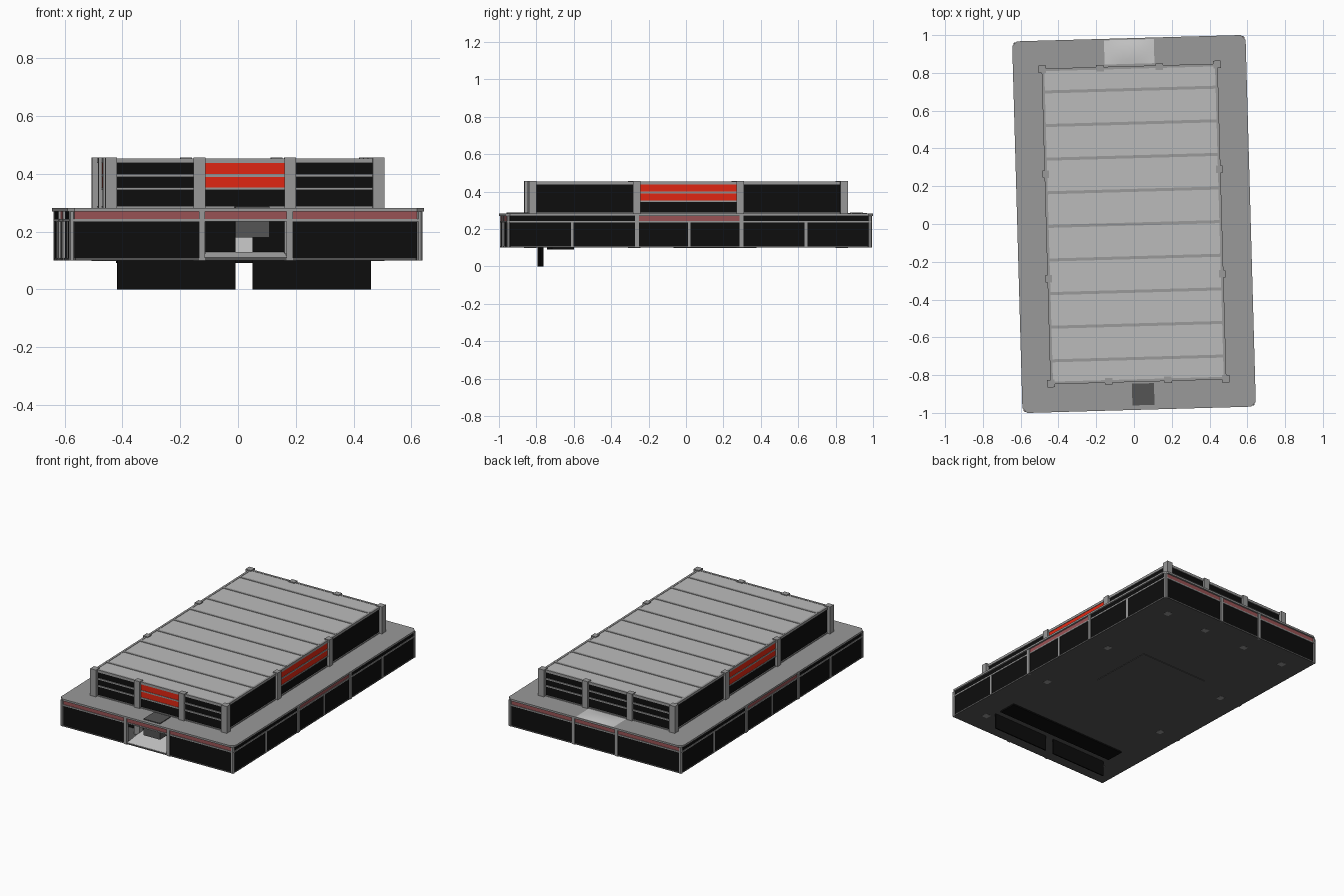
import bpy, bmesh, math

if "Cube" in bpy.data.objects:
    bpy.data.objects.remove(bpy.data.objects["Cube"])

ROT = math.radians(1.6)   # whole building is turned slightly


def material(name, rgb):
    m = bpy.data.materials.new(name)
    m.diffuse_color = (*rgb, 1)
    m.use_nodes = True
    m.node_tree.nodes["Principled BSDF"].inputs["Base Color"].default_value = m.diffuse_color
    return m


BLACK = material("black", (0.004, 0.004, 0.004))
RED = material("red", (0.75, 0.02, 0.006))
DULL = material("dull_red", (0.32, 0.085, 0.09))
GREY = material("mid_grey", (0.32, 0.32, 0.32))
DARK = material("dark_grey", (0.09, 0.09, 0.09))
LIGHT = material("light_grey", (0.5, 0.5, 0.5))


def add(name, bm, mat):
    me = bpy.data.meshes.new(name)
    bmesh.ops.recalc_face_normals(bm, faces=bm.faces)
    bm.to_mesh(me)
    bm.free()
    ob = bpy.data.objects.new(name, me)
    bpy.context.collection.objects.link(ob)
    ob.rotation_euler.z = ROT
    if mat:
        me.materials.append(mat)
    return ob


def box(name, x, y, z, mat, chamfer=0):
    bm = bmesh.new()
    bmesh.ops.create_cube(bm, size=1)
    for v in bm.verts:
        v.co = [a[0] if c < 0 else a[1] for a, c in zip((x, y, z), v.co)]
    if chamfer:
        edges = [e for e in bm.edges if abs(e.verts[0].co.z - e.verts[1].co.z) > 1e-5]
        bmesh.ops.bevel(bm, geom=edges, offset=chamfer, segments=1, affect='EDGES')
    return add(name, bm, mat)


def wall(name, side, a, b, z, d0, d1, mat):
    # slab on one wall: a..b runs along it, d0..d1 is the distance outward
    s = 1 if side in ("back", "right") else -1
    d = sorted((s * d0, s * d1))
    if side in ("front", "back"):
        return box(f"{side}_{name}", (a, b), d, z, mat)
    return box(f"{side}_{name}", d, (a, b), z, mat)


# lower storey: floor, roof slab and rims
HX, HY = 0.618, 0.984
box("floor", (-0.61, 0.61), (-0.976, 0.976), (0.1, 0.108), DARK, 0.02)
box("lower_roof", (-HX, HX), (-HY, HY), (0.27, 0.282), GREY, 0.025)

for side in ("front", "back", "left", "right"):
    end = side in ("front", "back")
    half, out = (0.606, 0.974) if end else (0.974, 0.608)
    mid = 0.152 if end else 0.28
    for a, b in ((-half, -mid), (-mid, mid), (mid, half)):
        central = a == -mid
        # entrance bay at the front is open
        if not (side == "front" and central):
            wall("lower_panel", side, a, b, (0.108, 0.236), out - 0.012, out, BLACK)
        band = DULL if end or central else BLACK
        wall("sign_band", side, a, b, (0.242, 0.27), out - 0.012, out, band)
    wall("lower_trim", side, -half, half, (0.235, 0.243), out - 0.012, out + 0.004, GREY)
    for p in (-mid, mid):
        wall("lower_post", side, p - 0.011, p + 0.011, (0.1, 0.281), out - 0.012, out + 0.007, GREY)
    if not end:
        for p in (-0.625, 0, 0.625):
            wall("panel_joint", side, p - 0.007, p + 0.007, (0.104, 0.236), out - 0.01, out + 0.004, GREY)

for sx in (-1, 1):
    for sy in (-1, 1):
        x, y = sorted((sx * 0.592, sx * 0.612)), sorted((sy * 0.958, sy * 0.978))
        box("lower_corner_post", x, y, (0.1, 0.27), GREY, 0.005)

# upper storey
box("upper_core", (-0.46, 0.46), (-0.83, 0.83), (0.28, 0.445), BLACK)
box("upper_roof", (-0.458, 0.458), (-0.825, 0.825), (0.44, 0.451), LIGHT)
for i in range(9):
    y = (i - 4) * 0.178
    box("roof_batten", (-0.458, 0.458), (y - 0.008, y + 0.008), (0.45, 0.454), GREY)

for side in ("front", "back", "left", "right"):
    end = side in ("front", "back")
    half, out = (0.46, 0.83) if end else (0.83, 0.46)
    mid = 0.157 if end else 0.277
    wall("top_trim", side, -half, half, (0.437, 0.453), out - 0.008, out + 0.006, GREY)
    wall("base_trim", side, -half, half, (0.28, 0.288), out - 0.008, out + 0.006, GREY)
    a, b = (-half, half) if end else (-mid, mid)
    for z in (0.344, 0.39):
        wall("wall_strip", side, a, b, (z, z + 0.009), out - 0.008, out + 0.006, GREY)
    if side != "back":
        for z0, z1 in ((0.353, 0.39), (0.399, 0.437)):
            wall("red_panel", side, -mid, mid, (z0, z1), out - 0.004, out + 0.003, RED)
    for p in (-mid, mid):
        wall("upper_post", side, p - 0.02, p + 0.02, (0.099, 0.457), out - 0.018, out + 0.016, GREY)

for sx in (-1, 1):
    for sy in (-1, 1):
        x, y = sorted((sx * 0.443, sx * 0.483)), sorted((sy * 0.812, sy * 0.852))
        box("upper_corner_post", x, y, (0.099, 0.457), GREY)

# entrance: sloping threshold, hanging unit, counter behind
bm = bmesh.new()
profile = [(-0.974, 0.106), (-0.974, 0.11), (-0.79, 0.13), (-0.79, 0.106)]
face = bm.faces.new([bm.verts.new((-0.142, y, z)) for y, z in profile])
ext = bmesh.ops.extrude_face_region(bm, geom=[face])
for v in ext["geom"]:
    if isinstance(v, bmesh.types.BMVert):
        v.co.x = 0.142
add("entrance_ramp", bm, None)
box("entrance_unit", (-0.035, 0.082), (-0.96, -0.845), (0.18, 0.287), DARK)
box("counter", (-0.3, 0.3), (-0.6, -0.5), (0.108, 0.24), None)

# tall black plates passing down through the floor
for x in ((-0.44, -0.03), (0.028, 0.438)):
    box("black_plate", x, (-0.782, -0.774), (0, 0.235), BLACK)
box("underside_flap", (-0.44, 0.438), (-0.73, -0.61), (0.091, 0.1), BLACK)
box("underside_plate", (-0.25, 0.25), (-0.06, 0.37), (0.097, 0.1), DARK)

# smooth, slightly domed panel on the back ledge
bm = bmesh.new()
bmesh.ops.create_grid(bm, x_segments=12, y_segments=6, size=1)
for v in bm.verts:
    u, w = v.co.x, v.co.y
    v.co = (0.132 * u, 0.912 + 0.064 * w, 0.2825 + 0.006 * (1 - u * u) * (1 - w * w))
for f in bm.faces:
    f.smooth = True
add("back_domed_panel", bm, None)
